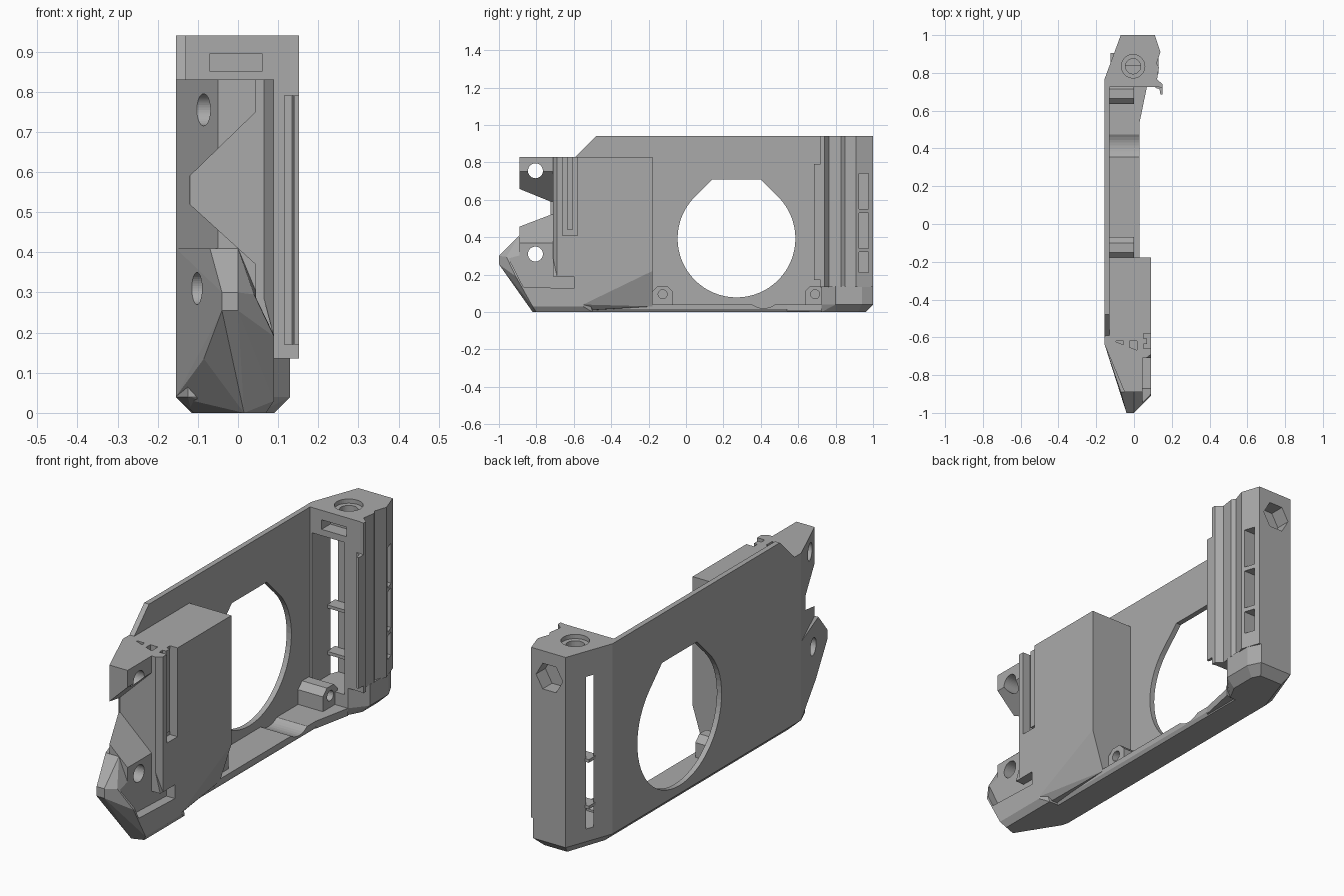
import bpy, bmesh, math
from mathutils import Vector

if "Cube" in bpy.data.objects:
    bpy.data.objects.remove(bpy.data.objects["Cube"])

grey = bpy.data.materials.new("plain_grey")
grey.use_nodes = True
colour = (0.4, 0.4, 0.4, 1)
grey.diffuse_color = colour
grey.node_tree.nodes["Principled BSDF"].inputs["Base Color"].default_value = colour

ORDER = {"x": lambda a, b, d: (d, a, b), "y": lambda a, b, d: (a, d, b), "z": lambda a, b, d: (a, b, d)}


def finish(bm, name):
    bmesh.ops.recalc_face_normals(bm, faces=bm.faces)
    mesh = bpy.data.meshes.new(name)
    bm.to_mesh(mesh)
    bm.free()
    mesh.materials.append(grey)
    ob = bpy.data.objects.new(name, mesh)
    bpy.context.collection.objects.link(ob)
    return ob


def prism(name, points, axis, start, end):
    """Extrude a 2D outline along an axis."""
    bm = bmesh.new()
    face = bm.faces.new([bm.verts.new(ORDER[axis](a, b, start)) for a, b in points])
    new = bmesh.ops.extrude_face_region(bm, geom=[face])["geom"]
    shift = Vector(ORDER[axis](0, 0, end - start))
    bmesh.ops.translate(bm, vec=shift, verts=[v for v in new if isinstance(v, bmesh.types.BMVert)])
    return finish(bm, name)


def hull(name, points):
    bm = bmesh.new()
    for p in points:
        bm.verts.new(p)
    out = bmesh.ops.convex_hull(bm, input=bm.verts)
    bmesh.ops.delete(bm, geom=[v for v in out["geom_interior"] if isinstance(v, bmesh.types.BMVert)], context="VERTS")
    bmesh.ops.dissolve_limit(bm, angle_limit=0.02, verts=bm.verts, edges=bm.edges)
    return finish(bm, name)


def box(name, x, y, z):
    return prism(name, [(x[0], y[0]), (x[1], y[0]), (x[1], y[1]), (x[0], y[1])], "z", *z)


def rod(name, axis, a, b, r, start, end, sides=40):
    turn = [2 * math.pi * i / sides for i in range(sides)]
    return prism(name, [(a + r * math.cos(t), b + r * math.sin(t)) for t in turn], axis, start, end)


def cut(cutters, *targets):
    for ob in targets:
        for c in cutters:
            m = ob.modifiers.new("cut", "BOOLEAN")
            m.operation, m.solver, m.object = "DIFFERENCE", "EXACT", c
            with bpy.context.temp_override(object=ob, active_object=ob):
                bpy.ops.object.modifier_apply(modifier=m.name)
    for c in cutters:
        bpy.data.objects.remove(c)


# Side plate with the round, flat-topped opening
plate = prism("side_plate", [(-0.62, 0.04), (-0.62, 0.8), (-0.48, 0.94), (0.77, 0.94), (0.77, 0.04)], "x", -0.155, -0.13)
CY, CZ, R = 0.27, 0.393, 0.315
arc = [math.radians(135 + 270 * i / 48) for i in range(49)]
opening = [(CY + R * math.cos(t), CZ + R * math.sin(t)) for t in arc]
flat = R * math.tan(math.radians(22.5))
opening += [(CY + flat, CZ + R), (CY - flat, CZ + R)]
cut([prism("opening", opening, "x", -0.3, 0)], plate)

# Bottom rail with a shallow dip
rail = prism("bottom_rail", [(-0.155, 0.04), (-0.115, 0), (0.02, 0), (0.03, 0.015), (0.03, 0.04)], "y", -0.6, 0.73)
cut([rod("dip", "x", 0.415, 0.12, 0.1, -0.13, 0.1)], rail)
prism("rail_flare", [(0.0, 0.54), (0.03, 0.54), (0.068, 0.725), (0.0, 0.725)], "z", 0.005, 0.04)

# Screw lugs on the rail
for name, y in (("front_lug", -0.125), ("rear_lug", 0.69)):
    lug = prism(name, [(y - 0.055, 0.03), (y + 0.055, 0.03), (y + 0.055, 0.11), (y + 0.025, 0.14),
                       (y - 0.025, 0.14), (y - 0.055, 0.11)], "x", -0.13, 0.0)
    cut([rod("screw_hole", "x", y, 0.095, 0.024, -0.1, 0.1, 20)], lug)

# Grip block behind the prongs
front = [(-0.155, -0.64), (-0.125, -0.71), (0.065, -0.71), (0.09, -0.69)]
grip = hull("grip_block",
            [(x, y, 0.83) for x, y in front] + [(x, y, 0.04) for x, y in front] +
            [(-0.155, -0.6, 0.83), (-0.155, -0.6, 0.04), (-0.13, -0.178, 0.83), (0.09, -0.178, 0.83),
             (-0.13, -0.178, 0.03), (0.03, -0.178, 0.03), (0.09, -0.178, 0.22), (0.09, -0.55, 0.04),
             (-0.115, -0.6, 0), (0.07, -0.68, 0)])
cut([box("rail_slot", (0.05, 0.2), (-0.66, -0.58), (0.41, 0.9)),
     box("pocket_a", (-0.095, -0.055), (-0.69, -0.62), (0.78, 0.9)),
     box("pocket_b", (-0.025, 0.015), (-0.69, -0.62), (0.78, 0.9))], grip)
prism("slot_rib", [(0.04, -0.635), (0.068, -0.635), (0.068, -0.605), (0.04, -0.605)], "z", 0.44, 0.83)

# Upper and lower prongs split by a slanted notch
prongs = prism("front_prongs", [(-0.155, -0.64), (-0.05, -0.89), (0.045, -0.89), (0.045, -0.68), (-0.155, -0.6)],
               "z", 0.15, 0.83)

# Faceted nose
tip = [(x, -1, z) for x in (-0.04, 0.0) for z in (0.255, 0.3)]
nose = hull("nose", tip + [
    (-0.155, -0.64, 0.04), (-0.155, -0.64, 0.41), (-0.155, -0.55, 0.04), (-0.155, -0.55, 0.41),
    (-0.085, -0.85, 0.135), (-0.155, -0.64, 0.13), (0.015, -0.82, 0), (-0.11, -0.62, 0), (-0.11, -0.5, 0),
    (0.07, -0.5, 0), (0.07, -0.8, 0), (0.09, -0.82, 0.03), (0.09, -0.91, 0.19), (0.04, -0.96, 0.295),
    (0.09, -0.55, 0.03), (0.09, -0.55, 0.19), (-0.07, -0.89, 0.41), (0.0, -0.89, 0.41), (0.045, -0.6, 0.36)])
notch = prism("notch", [(0.045, 0.75), (-0.12, 0.59), (-0.12, 0.52), (0.045, 0.37), (0.3, 0.37), (0.3, 0.75)],
              "y", -1.2, -0.71)
holes = [rod("bolt_hole", "x", -0.805, z, 0.04, -0.3, 0.2) for z in (0.31, 0.755)]
cut([notch] + holes, prongs, nose)
ledge = prism("ledge", [(-0.97, 0.33), (-0.87, 0.135), (-0.6, 0.125), (-0.6, 0.19), (-0.71, 0.19),
                        (-0.71, 0.6), (-0.97, 0.6)], "x", 0.045, 0.3)
cut([ledge], nose, grip)

# Rear post with moulded edge, and its base
post = prism("rear_post", [(-0.155, 0.725), (-0.155, 0.77), (-0.07, 1), (0.11, 1), (0.14, 0.91), (0.12, 0.85),
                           (0.132, 0.83), (0.122, 0.765), (0.152, 0.74), (0.152, 0.72), (0.13, 0.725)],
             "z", 0.135, 0.94)
prism("post_lip", [(0.115, 0.74), (0.152, 0.74), (0.152, 0.685), (0.14, 0.685), (0.135, 0.715), (0.115, 0.72)],
      "z", 0.17, 0.79)
plan = [(-0.155, 0.725), (-0.155, 0.77), (-0.07, 1), (0.1, 1), (0.13, 0.94), (0.13, 0.8), (0.068, 0.725)]
base = hull("post_base", [(x, y, z) for x, y in plan for z in (0.04, 0.14)] +
            [(-0.115, 0.725, 0), (-0.115, 0.77, 0), (-0.05, 0.96, 0), (0.07, 0.96, 0), (0.09, 0.92, 0),
             (0.09, 0.8, 0), (0.05, 0.725, 0)])
cut([box("cavity", (-0.12, 0.05), (0.6, 0.9), (0.1, 0.82))], post, base)
windows = [box("window", (0.075, 0.3), (0.925, 0.975), z) for z in ((0.21, 0.32), (0.34, 0.53), (0.55, 0.74))]
cut(windows + [box("front_slot", (-0.07, 0.06), (0.6, 0.79), (0.85, 0.895)),
               rod("top_hole", "z", -0.005, 0.835, 0.04, 0.7, 1.1),
               rod("top_counterbore", "z", -0.005, 0.835, 0.062, 0.92, 1.1),
               rod("nut_pocket", "y", 0.015, 0.82, 0.07, 0.93, 1.1, 6)], post)
for i, z in enumerate((0.2, 0.42)):
    box(f"cavity_shelf_{i}", (-0.125, 0.055), (0.84, 0.905), (z, z + 0.015))
